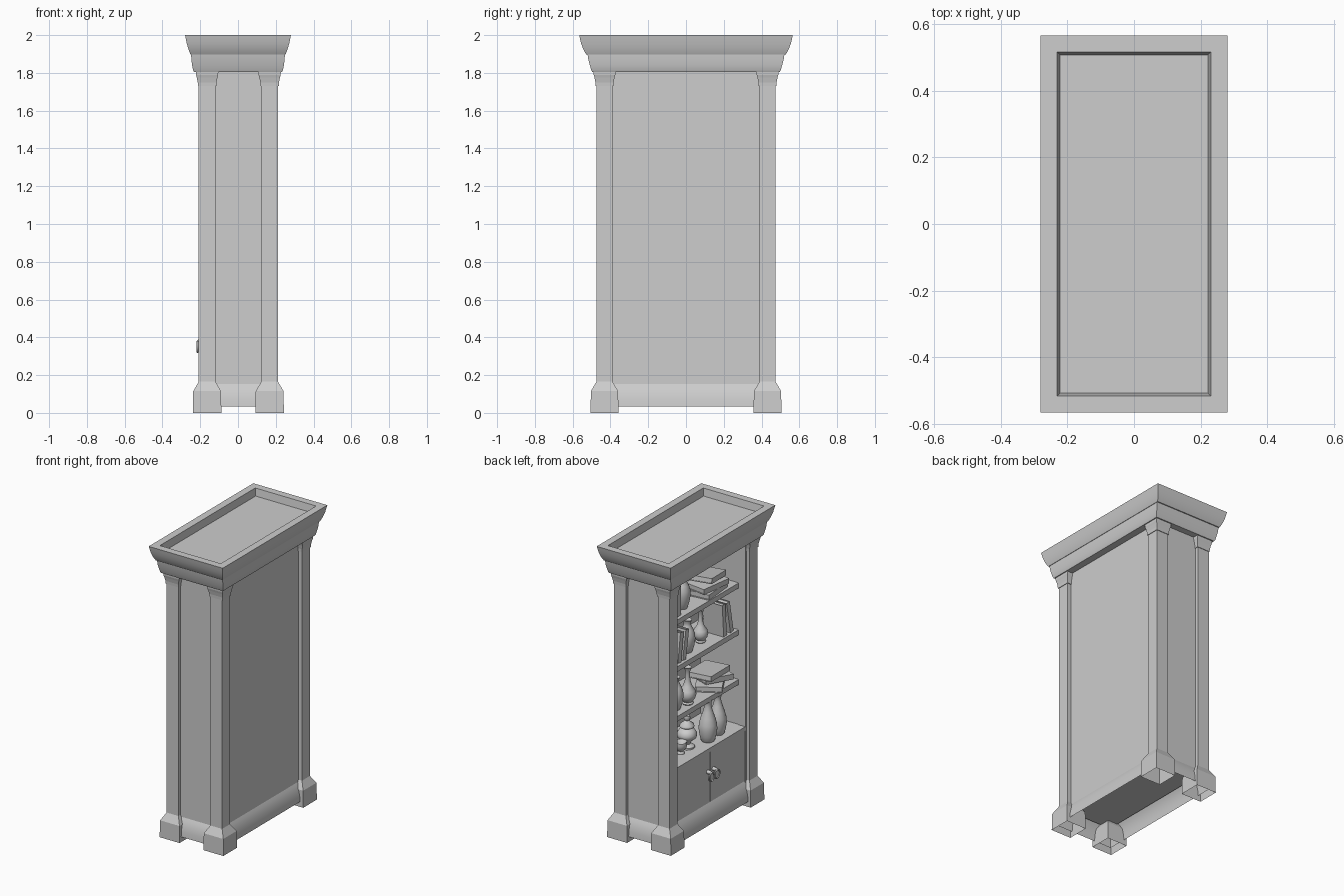
import bpy, bmesh, math
from mathutils import Matrix, Vector

if "Cube" in bpy.data.objects:
    bpy.data.objects.remove(bpy.data.objects["Cube"], do_unlink=True)

TONE = (0.61, 0.61, 0.61, 1)
grey = bpy.data.materials.new("plain grey")
grey.use_nodes = True
grey.diffuse_color = TONE
grey.node_tree.nodes["Principled BSDF"].inputs["Base Color"].default_value = TONE


def finish(name, bm, smooth=None):
    bmesh.ops.recalc_face_normals(bm, faces=bm.faces)
    mesh = bpy.data.meshes.new(name)
    bm.to_mesh(mesh)
    bm.free()
    ob = bpy.data.objects.new(name, mesh)
    bpy.context.collection.objects.link(ob)
    mesh.materials.append(grey)
    if smooth:
        bpy.ops.object.select_all(action='DESELECT')
        ob.select_set(True)
        bpy.context.view_layer.objects.active = ob
        bpy.ops.object.shade_smooth_by_angle(angle=math.radians(smooth))


def add_box(bm, x0, x1, y0, y1, z0, z1):
    mat = Matrix.Translation(((x0 + x1) / 2, (y0 + y1) / 2, (z0 + z1) / 2))
    size = Matrix.Diagonal((x1 - x0, y1 - y0, z1 - z0, 1))
    bmesh.ops.create_cube(bm, size=1, matrix=mat @ size)


def box(name, *bounds):
    bm = bmesh.new()
    add_box(bm, *bounds)
    finish(name, bm)


def add_loft(bm, rings, bottom=True, top=True):
    loops = [[bm.verts.new(p) for p in ring] for ring in rings]
    n = len(loops[0])
    for a, b in zip(loops, loops[1:]):
        for i in range(n):
            j = (i + 1) % n
            bm.faces.new((a[i], a[j], b[j], b[i]))
    if bottom:
        bm.faces.new(loops[0][::-1])
    if top:
        bm.faces.new(loops[-1])


def rect(x0, x1, y0, y1, z):
    return [(x0, y0, z), (x1, y0, z), (x1, y1, z), (x0, y1, z)]


# Corner posts with hollow chamfered feet and small stepped capitals
POST = [(0, .031), (.115, .029), (.165, 0), (1.73, 0), (1.73, .004), (1.75, .005),
        (1.775, .01), (1.79, .014), (1.81, .015)]
for side, sx in (("right", -1), ("left", 1)):
    for end, sy in (("front", -1), ("back", 1)):
        bm = bmesh.new()
        cx, cy = sx * .1655 + .002, sy * .4315
        add_loft(bm, [rect(cx - .0445 - g, cx + .0445 + g, cy - .043 - g, cy + .043 + g, z)
                      for z, g in POST], bottom=False)
        finish(f"{end}_{side}_post", bm)

# Cornice of two rounded bands with sunken top
CROWN = [(1.805, .233, .497), (1.815, .238, .502), (1.84, .243, .509), (1.87, .247, .517),
         (1.897, .248, .521), (1.897, .251, .528), (1.91, .257, .536), (1.93, .264, .546),
         (1.955, .271, .555), (1.98, .276, .561), (2, .28, .565), (2, .23, .515),
         (1.95, .222, .507)]
bm = bmesh.new()
add_loft(bm, [rect(-x, x, -y, y, z) for z, x, y in CROWN])
finish("cornice", bm, 30)

# Flared plinth skirt, a thin shell open underneath
SKIRT = [(.035, .219, .487), (.07, .216, .484), (.105, .208, .476),
         (.135, .195, .463), (.16, .18, .448)]
bm = bmesh.new()
add_loft(bm, [rect(-x, x, -y, y, z) for z, x, y in SKIRT], bottom=False, top=False)
finish("plinth", bm, 35)

# Carcass panels
box("closed_side_panel", .155, .185, -.42, .42, .15, 1.81)
for end, s in (("front", -1), ("back", 1)):
    y0, y1 = sorted((s * .38, s * .452))
    box(f"{end}_end_panel", -.15, .17, y0, y1, .15, 1.81)
    y0, y1 = sorted((s * .375, s * .41))
    box(f"{end}_opening_stile", -.186, -.13, y0, y1, .15, 1.81)
box("cabinet_floor", -.178, .178, -.446, .446, .14, .165)

# Shelves and cabinet top
SHELVES = {"lower": .84, "middle": 1.18, "upper": 1.5}
for name, z in SHELVES.items():
    box(f"{name}_shelf", -.133, .16, -.385, .385, z - .035, z)
box("cabinet_top", -.186, .16, -.38, .38, .505, .532)

# Cupboard doors with ring pulls
for name, s in (("front", -1), ("back", 1)):
    y0, y1 = sorted((s * .003, s * .374))
    box(f"{name}_door", -.184, -.16, y0, y1, .162, .504)
    bm = bmesh.new()
    mat = Matrix.Translation((-.19, s * .03, .378)) @ Matrix.Diagonal((2.3, 1, 1, 1))
    bmesh.ops.create_uvsphere(bm, u_segments=16, v_segments=8, radius=.013, matrix=mat)
    finish(f"{name}_door_knob", bm, 60)
    bm = bmesh.new()
    ring = [bm.verts.new((-.214 + .005 * math.cos(math.tau * k / 8), s * .03,
                          .378 + .005 * math.sin(math.tau * k / 8))) for k in range(8)]
    edges = [bm.edges.new((ring[k], ring[(k + 1) % 8])) for k in range(8)]
    bmesh.ops.spin(bm, geom=ring + edges, cent=(-.214, s * .03, .35), axis=(1, 0, 0),
                   angle=math.tau, steps=24, use_merge=True)
    bmesh.ops.remove_doubles(bm, verts=bm.verts, dist=.0001)
    finish(f"{name}_door_ring", bm, 60)

# Vases: radius and height as fractions of the full height
BOTTLE = [(.13, 0), (.15, .03), (.12, .07), (.19, .16), (.22, .27), (.19, .38), (.11, .5),
          (.07, .64), (.06, .8), (.07, .93), (.1, 1), (.06, .98)]
TEARDROP = [(.14, 0), (.16, .03), (.19, .15), (.21, .3), (.2, .42), (.16, .57), (.11, .72),
            (.08, .84), (.08, .93), (.1, 1), (.07, .98)]
JAR = [(.13, 0), (.15, .04), (.2, .2), (.23, .4), (.22, .55), (.17, .7), (.11, .82),
       (.1, .9), (.13, 1), (.09, .98)]
URN = [(.22, 0), (.22, .05), (.1, .12), (.13, .2), (.27, .32), (.29, .44), (.22, .55),
       (.13, .6), (.21, .65), (.2, .72), (.09, .8), (.06, .84), (.1, .91), (.08, .98), (.01, 1)]
BOWL = [(.3, 0), (.3, .08), (.2, .2), (.42, .45), (.5, .75), (.48, 1), (.42, .97), (.2, .4)]
VASES = [("teardrop_a", TEARDROP, -.11, -.08, .532, .28),
         ("teardrop_b", TEARDROP, -.1, -.2, .532, .27),
         ("urn", URN, -.06, .075, .532, .22), ("bowl", BOWL, -.08, .17, .532, .08),
         ("bottle_a", BOTTLE, -.03, .28, .532, .27),
         ("bottle_b", BOTTLE, -.075, .09, .84, .25), ("jar_a", JAR, -.06, .2, .84, .22),
         ("bottle_c", BOTTLE, -.04, -.1, 1.18, .22), ("jar_b", JAR, -.055, .065, 1.18, .22),
         ("jar_c", JAR, -.055, .12, 1.5, .23)]
for name, shape, x, y, z, h in VASES:
    bm = bmesh.new()
    add_loft(bm, [[(x + r * h * math.cos(math.tau * k / 24), y + r * h * math.sin(math.tau * k / 24),
                    z + f * h) for k in range(24)] for r, f in shape])
    finish(f"vase_{name}", bm, 50)


# Books: lying flat, or stood up by a quarter turn and leaned
def book(name, x, y, z, w, l, t, tilt=0, yaw=0):
    bm = bmesh.new()
    cover = .004
    add_box(bm, -w / 2, w / 2, -l / 2, l / 2, -t / 2, -t / 2 + cover)
    add_box(bm, -w / 2, w / 2, -l / 2, l / 2, t / 2 - cover, t / 2)
    add_box(bm, -w / 2, -w / 2 + cover, -l / 2, l / 2, -t / 2, t / 2)
    add_box(bm, -w / 2, w / 2 - .006, -l / 2 + .006, l / 2 - .006, -t / 2 + .002, t / 2 - .002)
    turn = Matrix.Rotation(math.radians(yaw), 4, 'Z') @ Matrix.Rotation(math.radians(tilt), 4, 'X')
    bmesh.ops.transform(bm, matrix=turn, verts=bm.verts)
    low = min(v.co.z for v in bm.verts)
    bmesh.ops.translate(bm, verts=bm.verts, vec=Vector((x, y, z - low)))
    finish(f"book_{name}", bm)


for i, (y, yaw, tilt) in enumerate([(-.17, 5, 0), (-.17, -8, 0), (-.17, 12, 9)]):
    book(f"upper_stack_{i}", -.04, y, 1.5 + i * .037, .16, .23, .036, tilt, yaw)
for i, (y, yaw, tilt, length) in enumerate([(-.21, 30, 0, .22), (-.23, -20, 5, .21), (-.19, 8, 6, .26)]):
    book(f"lower_stack_{i}", -.035, y, .84 + i * .036, .17, length, .036, tilt, yaw)
for i, (y, tilt) in enumerate([(-.245, 86), (-.305, 79)]):
    book(f"middle_front_{i}", -.045, y, 1.18, .15, .22, .034, tilt)
for i, (y, tilt) in enumerate([(.165, 100), (.22, 98), (.275, 92), (.32, 90)]):
    book(f"middle_back_{i}", -.045, y, 1.18, .14, .2, .036, tilt)
for i, y in enumerate([.23, .275, .32, .36]):
    book(f"upper_back_{i}", -.04, y, 1.5, .14, .2, .036, 90)
for i, y in enumerate([.3, .345]):
    book(f"lower_back_{i}", -.04, y, .84, .14, .2, .036, 90)
